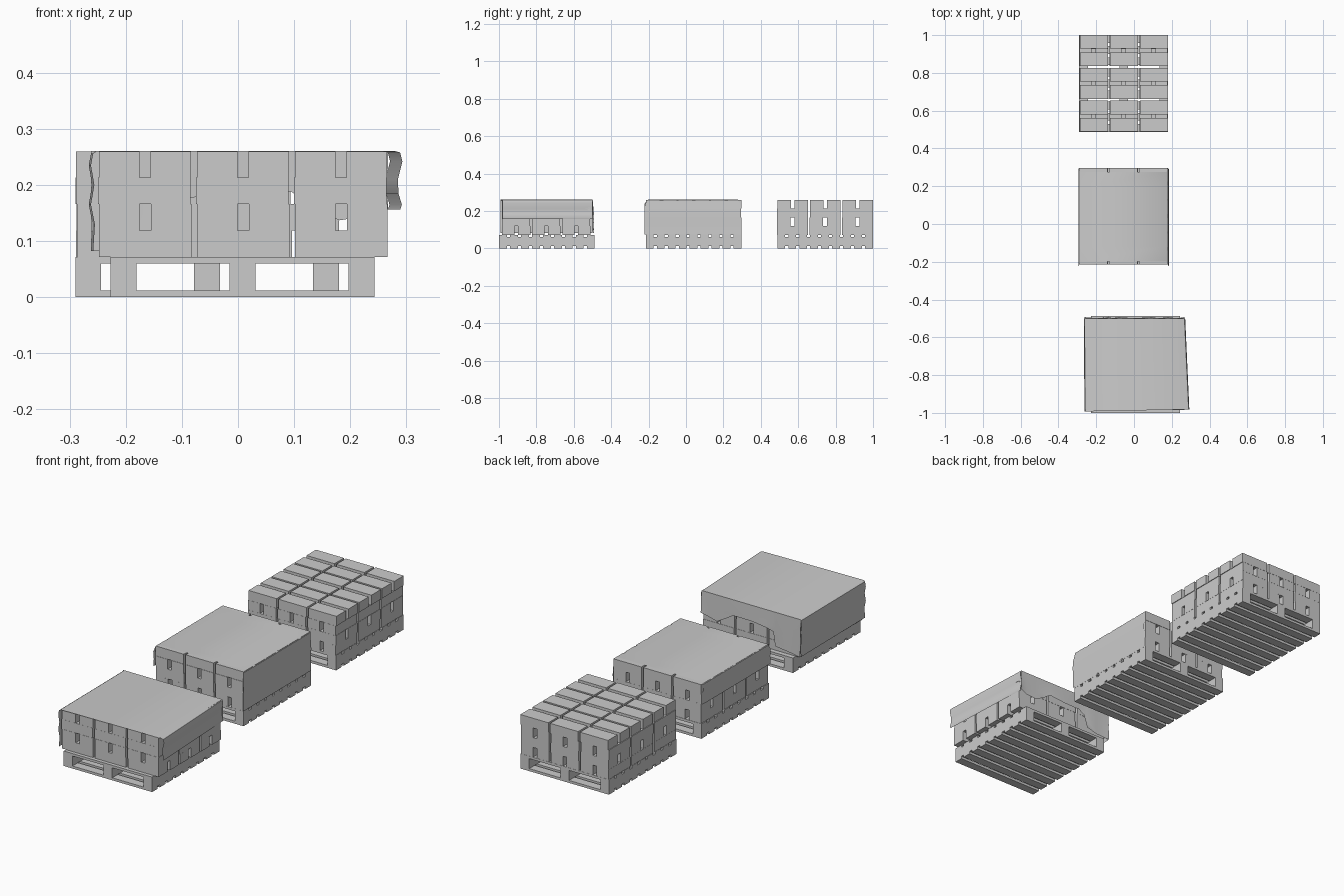
import bpy, bmesh, random
from mathutils import Matrix, Vector

if "Cube" in bpy.data.objects:
    bpy.data.objects.remove(bpy.data.objects["Cube"])

random.seed(4)


def finish(name, bm, smooth=False):
    bmesh.ops.recalc_face_normals(bm, faces=bm.faces)
    me = bpy.data.meshes.new(name)
    bm.to_mesh(me)
    bm.free()
    ob = bpy.data.objects.new(name, me)
    bpy.context.collection.objects.link(ob)
    if smooth:
        bpy.ops.object.select_all(action='DESELECT')
        ob.select_set(True)
        bpy.context.view_layer.objects.active = ob
        bpy.ops.object.shade_smooth_by_angle(angle=0.7)
    return ob


def box(bm, x0, x1, y0, y1, z0, z1):
    m = Matrix.Translation(((x0 + x1) / 2, (y0 + y1) / 2, (z0 + z1) / 2))
    m = m @ Matrix.Diagonal((x1 - x0, y1 - y0, z1 - z0, 1))
    bmesh.ops.create_cube(bm, size=1, matrix=m)


def pallet(name, cx, cy, w=0.47, d=0.512):
    bm = bmesh.new()
    x0, y0 = cx - w / 2, cy - d / 2
    # nine slats below and above
    slat = 0.042
    step = (d - slat) / 8
    for i in range(9):
        y = y0 + i * step
        box(bm, x0, x0 + w, y, y + slat, 0, 0.012)
        box(bm, x0, x0 + w, y, y + slat, 0.06, 0.072)
    # three bearers
    for i in range(3):
        x = x0 + i * (w - 0.046) / 2
        box(bm, x, x + 0.046, y0, y0 + d, 0.012, 0.06)
    finish(name, bm)


def spans(a, b, pairs):
    """Three even blocks, or three pairs of narrow ones, between a and b."""
    gap, hole = 0.01, 0.02
    w = (b - a - 2 * gap) / 3
    out = []
    for i in range(3):
        s = a + i * (w + gap)
        if pairs:
            h = (w - hole) / 2
            out += [(s, s + h), (s + w - h, s + w)]
        else:
            out.append((s, s + w))
    return out


def block_stack(name, cx, cy, w, d, turned):
    bm = bmesh.new()
    lh = 0.047
    for k in range(4):
        along_y = (k % 2 == 0) != turned
        jx, jy = random.uniform(-.002, .002), random.uniform(-.001, .001)
        z = 0.072 + k * lh
        for xa, xb in spans(cx - w / 2 + jx, cx + w / 2 + jx, along_y):
            for ya, yb in spans(cy - d / 2 + jy, cy + d / 2 + jy, not along_y):
                box(bm, xa, xb, ya, yb, z, z + lh)
    finish(name, bm)


def strip(bm, side_a, side_b, cuts=6):
    """Sheet lofted between two matching edge lines."""
    rows = []
    for a, b in zip(side_a, side_b):
        a, b = Vector(a), Vector(b)
        rows.append([bm.verts.new(a.lerp(b, t / cuts)) for t in range(cuts + 1)])
    for r, s in zip(rows, rows[1:]):
        for i in range(cuts):
            bm.faces.new((r[i], r[i + 1], s[i + 1], s[i]))


# three loaded pallets
pallet("back_pallet", -0.055, 0.744)
block_stack("back_blocks", -0.054, 0.744, 0.467, 0.512, False)
pallet("middle_pallet", -0.055, 0.041)
block_stack("middle_blocks", -0.054, 0.041, 0.467, 0.51, False)
pallet("front_pallet", 0.008, -0.744)
block_stack("front_blocks", 0.008, -0.7475, 0.514, 0.472, True)

# middle tarp: long drop on the right, short drop on the left
prof = [(-0.294, 0.165), (-0.292, 0.20), (-0.295, 0.235), (-0.291, 0.257),
        (-0.284, 0.262), (0.172, 0.262), (0.18, 0.256), (0.182, 0.22),
        (0.185, 0.18), (0.182, 0.13), (0.184, 0.075)]


def edge(z, top, low):
    return top if z > 0.26 else (top + low) / 2 if z > 0.25 else low


bm = bmesh.new()
strip(bm, [(x, edge(z, -0.198, -0.223), z) for x, z in prof],
      [(x, edge(z, 0.276, 0.293), z) for x, z in prof])
finish("middle_tarp", bm, True)

# front tarp: sheet over the top with creased side drops
near = [(-0.258, 0.082), (-0.255, 0.13), (-0.262, 0.165), (-0.256, 0.20),
        (-0.262, 0.235), (-0.258, 0.256), (-0.250, 0.261), (0.278, 0.261),
        (0.289, 0.258), (0.293, 0.242), (0.285, 0.21), (0.286, 0.185),
        (0.292, 0.165), (0.289, 0.156)]
far = [(x - 0.004 if x < 0 else x - 0.022, z) for x, z in near]
bm = bmesh.new()
strip(bm, [(x, -0.992 if x < 0 else -0.982, z) for x, z in near],
      [(x, -0.499, z) for x, z in far])
# gathered drop across the rear
hem = [(0.267, 0.156), (0.23, 0.145), (0.18, 0.137), (0.13, 0.165),
       (0.095, 0.188), (0.0, 0.184), (-0.08, 0.178), (-0.115, 0.165),
       (-0.13, 0.10), (-0.19, 0.09), (-0.262, 0.082)]
strip(bm, [(x, -0.499, 0.261) for x, z in hem],
      [(x, -0.493 - 0.006 * (i % 2), z) for i, (x, z) in enumerate(hem)], 4)
bmesh.ops.remove_doubles(bm, verts=bm.verts, dist=0.0005)
finish("front_tarp", bm, True)
